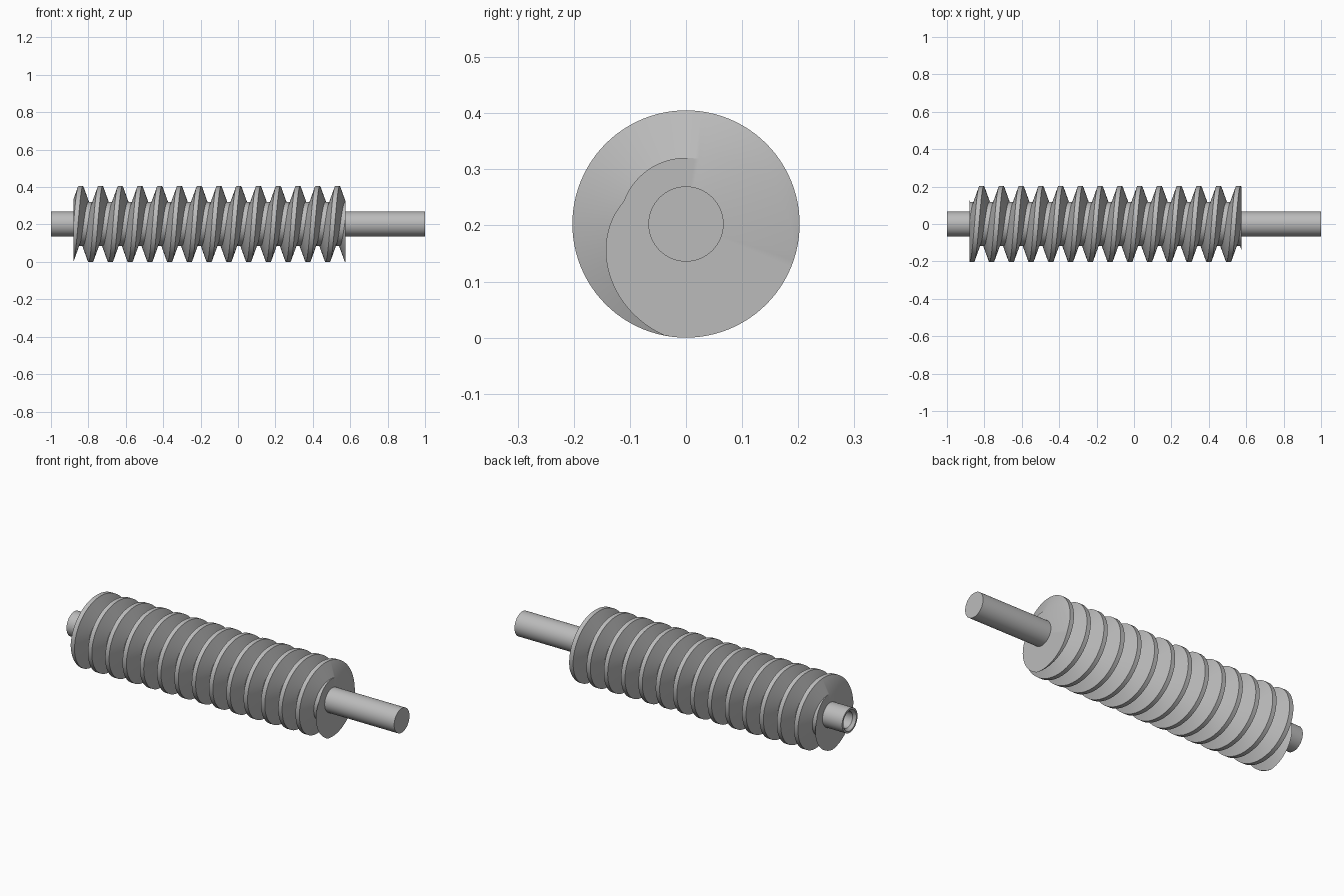
import bpy
import bmesh
from math import sin, cos, tau, radians

AXIS_Z = 0.2025
OUTER, ROOT, SHAFT = 0.2025, 0.118, 0.067
X_LEFT, X_RIGHT = -0.88, 0.576
PITCH, CREST_X = 0.1056, 0.532
CREST_HALF, FLANK_END = 0.012, 0.041
SEGMENTS = 96

cube = bpy.data.objects.get("Cube")
if cube:
    bpy.data.objects.remove(cube)

steel = bpy.data.materials.new("grey steel")
steel.use_nodes = True
grey = (0.5, 0.5, 0.5, 1)
steel.diffuse_color = grey
steel.node_tree.nodes["Principled BSDF"].inputs["Base Color"].default_value = grey


def finish(name, bm):
    bmesh.ops.recalc_face_normals(bm, faces=bm.faces)
    mesh = bpy.data.meshes.new(name)
    bm.to_mesh(mesh)
    bm.free()
    mesh.materials.append(steel)
    obj = bpy.data.objects.new(name, mesh)
    bpy.context.collection.objects.link(obj)
    bpy.ops.object.select_all(action="DESELECT")
    obj.select_set(True)
    bpy.context.view_layer.objects.active = obj
    bpy.ops.object.shade_smooth_by_angle(angle=radians(25))
    return obj


def point(x, r, turn):
    # turn runs from the top towards the back
    return (x, r * sin(tau * turn), AXIS_Z + r * cos(tau * turn))


def thread_radius(x, turn):
    t = (x - CREST_X) / PITCH - turn
    off = abs(t - round(t)) * PITCH
    f = (off - CREST_HALF) / (FLANK_END - CREST_HALF)
    return OUTER + (ROOT - OUTER) * min(1, max(0, f))


# Worm thread: a trapezoid profile that follows a left-handed helix
offsets = (-FLANK_END, -CREST_HALF, CREST_HALF, FLANK_END)
bm = bmesh.new()
columns = []
for j in range(SEGMENTS):
    turn = j / SEGMENTS
    column = []
    for k in range(-16, 4):
        for off in offsets:
            x = CREST_X + PITCH * (k + turn) + off
            x = min(X_RIGHT, max(X_LEFT, x))
            column.append(bm.verts.new(point(x, thread_radius(x, turn), turn)))
    columns.append(column)
columns.append(columns[0][4:])
for a, b in zip(columns, columns[1:]):
    for s in range(min(len(a), len(b)) - 1):
        bm.faces.new((a[s], a[s + 1], b[s + 1], b[s]))
bmesh.ops.remove_doubles(bm, verts=bm.verts, dist=1e-5)

# Flat ends of the thread
for x in (X_LEFT, X_RIGHT):
    rim = [e for e in bm.edges if e.is_boundary
           and all(abs(v.co.x - x) < 1e-4 for v in e.verts)]
    hub = bm.verts.new((x, 0, AXIS_Z))
    for e in rim:
        bm.faces.new((e.verts[0], e.verts[1], hub))
finish("worm_thread", bm)


# Shaft: a turned profile with a bored hole in its short end
def lathe(name, profile, sides=64):
    bm = bmesh.new()
    rings = [[bm.verts.new(point(x, r, i / sides)) for i in range(sides)]
             for x, r in profile]
    for a, b in zip(rings, rings[1:]):
        for i in range(sides):
            n = (i + 1) % sides
            bm.faces.new((a[i], a[n], b[n], b[i]))
    bm.faces.new(rings[0])
    bm.faces.new(rings[-1])
    return finish(name, bm)


lathe("shaft", [(-0.9, 0.045), (-0.985, 0.045), (-1, 0.057),
                (-1, SHAFT), (1, SHAFT)])
